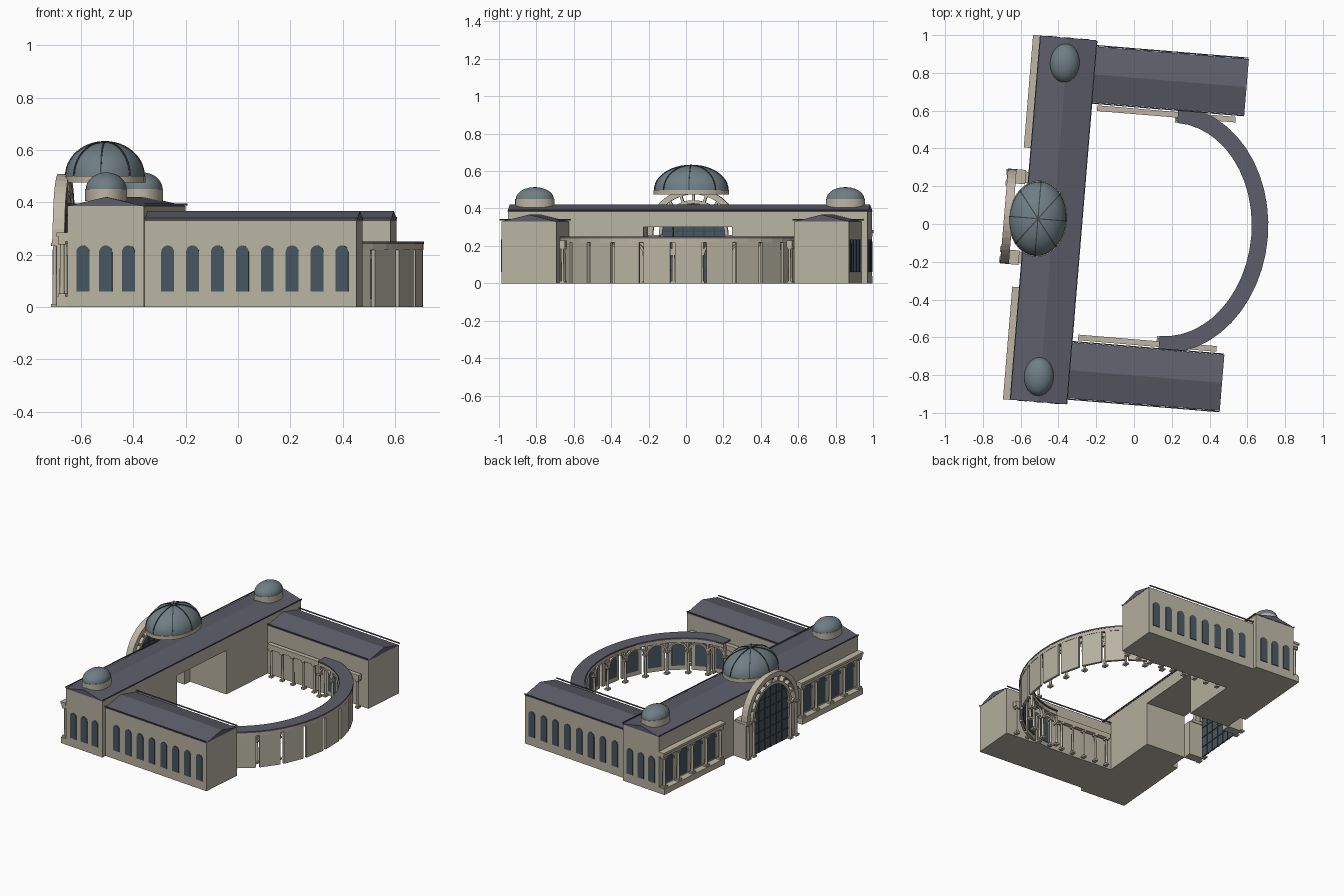
import bpy, bmesh, math
from math import sin, cos, pi, radians
from mathutils import Matrix, Vector

if "Cube" in bpy.data.objects:
    bpy.data.objects.remove(bpy.data.objects["Cube"])

def mat(name, c):
    m = bpy.data.materials.new(name)
    m.diffuse_color = (*c, 1)
    m.use_nodes = True
    m.node_tree.nodes["Principled BSDF"].inputs["Base Color"].default_value = m.diffuse_color
    return m

M = {"stone": mat("stone", (.48, .45, .36)), "trim": mat("trim", (.52, .47, .37)),
     "slate": mat("slate", (.11, .11, .145)), "glass": mat("glass", (.065, .095, .12)),
     "dome": mat("dome_metal", (.16, .21, .235)), "dark": mat("dark_metal", (.05, .06, .065))}
parts = {}
K = .765            # plan is squeezed along its depth

def part(name, m):
    if name not in parts:
        parts[name] = (bmesh.new(), m)
    return parts[name][0]

def plate(name, m, pts, P, T, d0, d1):
    """Extrude a (s, z) outline standing on direction T, from depth d0 to d1."""
    bm = part(name, m)
    T = Vector((T[0], T[1], 0))
    N = Vector((T.y, -T.x, 0)).normalized()
    P = Vector((P[0], P[1], 0))
    a, b = [[bm.verts.new(P + T * s + N * d + Vector((0, 0, z))) for s, z in pts] for d in (d0, d1)]
    bm.faces.new(a)
    bm.faces.new(b[::-1])
    for i in range(len(pts)):
        j = (i + 1) % len(pts)
        bm.faces.new((a[j], a[i], b[i], b[j]))

def box(name, m, u0, u1, v0, v1, z0, z1):
    plate(name, m, [(u0, z0), (u1, z0), (u1, z1), (u0, z1)], (0, 0), (1, 0), -v0, -v1)

def window_pts(w, z0, z1, n=10):
    h = w / 2
    return [(-h, z0), (h, z0)] + [(h * cos(pi * i / n), z1 - h + h * sin(pi * i / n)) for i in range(n + 1)]

def arch_pts(ro, ri, z, h=1, n=14):
    a = [(cos(pi * i / n), h * sin(pi * i / n)) for i in range(n + 1)]
    return [(ro * s, z + ro * t) for s, t in a] + [(ri * s, z + ri * t) for s, t in reversed(a)]

def revolve(name, m, prof, P, n, ku=1.0):
    """Lathe an (r, z) profile about a vertical axis, capped."""
    bm = part(name, m)
    rings = [[bm.verts.new((P[0] + ku * r * cos(2 * pi * i / n), P[1] + r * sin(2 * pi * i / n), z))
              for i in range(n)] for r, z in prof]
    for a, b in zip(rings, rings[1:]):
        for i in range(n):
            bm.faces.new((a[i], a[(i + 1) % n], b[(i + 1) % n], b[i]))
    bm.faces.new(rings[0][::-1])
    bm.faces.new(rings[-1])

def column(name, u, v, z0, z1, r=.008):
    for z in (z0, z1 - .012):
        box(name, M["trim"], u - r * 1.5, u + r * 1.5, v - r * 1.8, v + r * 1.8, z, z + .012)
    revolve(name, M["trim"], [(r, z0 + .012), (r * .85, z1 - .012)], (u, v), 8)

def dome(name, P, r, zd, z0, z1):
    revolve(name + "_drum", M["trim"], [(r * 1.03, zd), (r * 1.03, z0)], P, 32, K)
    revolve(name, M["dome"], [(max(r * cos(pi / 2 * i / 10), .001), z0 + (z1 - z0) * sin(pi / 2 * i / 10))
                              for i in range(11)], P, 32, K)

U0, U1, L, UW = -.572, -.28, .964, .532     # bar extents, wing end
UM = (U0 + U1) / 2

# main bar with central passage, gabled slate roof
box("main_lintel", M["stone"], U0, U1, -.238, .238, .30, .385)
plate("main_roof", M["slate"], [(U0 - .003, .385), (U1 + .003, .385), (UM, .42)], (0, 0), (1, 0), -L - .003, L + .003)
for u in (U0 - .004, U1 + .004):
    box("main_gutter", M["slate"], u - .003, u + .003, -L, L, .388, .395)

for s in (1, -1):
    def vbox(name, m, u0, u1, a, b, z0, z1):
        box(name, m, u0, u1, min(s * a, s * b), max(s * a, s * b), z0, z1)

    # bar halves and end windows
    vbox("main_block", M["stone"], U0, U1, .238, L, 0, .385)
    for i in (-1, 0, 1):
        plate("end_windows", M["glass"], window_pts(.05, .06, .235), (UM + i * .087, s * L), (1, 0), -.005, .005)

    # side wings
    vbox("wing_walls", M["stone"], U1, UW, .638, .933, 0, .33)
    d = sorted((s * U1, s * (UW + .002)))
    plate("wing_roof", M["slate"], [(.637, .33), (.934, .33), (.7855, .367)], (0, 0), (0, s), *d)
    for v in (.633, .939):
        vbox("wing_gutter", M["slate"], U1, UW, v - .003, v + .003, .337, .344)
    for i in range(8):
        plate("wing_windows", M["glass"], window_pts(.049, .06, .235), (-.191 + i * .0954, s * .933), (1, 0), -.005, .005)

    # straight courtyard colonnade
    vbox("court_beam", M["trim"], -.245, .49, .594, .624, .195, .23)
    for i in range(9):
        column("court_columns", -.225 + i * .087, s * .609, 0, .195)

    # west front: podium, columns, cornice, arched windows
    vbox("front_podium", M["trim"], -.615, U0, .375, L, 0, .04)
    vbox("front_cornice", M["trim"], -.608, U0, .375, L, .25, .27)
    vbox("front_cornice", M["trim"], -.615, U0, .37, L + .004, .27, .285)
    for i in range(5):
        column("front_columns", -.595, s * (.397 + i * .136), .04, .25, .010)
    for i in range(4):
        v = s * (.465 + i * .136)
        plate("front_windows", M["glass"], window_pts(.082, .05, .235), (U0, v), (0, 1), -.005, .005)
        plate("front_window_arches", M["trim"], arch_pts(.050, .041, .194), (U0, v), (0, 1), -.010, .010)

    # portal piers with caps and columns
    vbox("portal_piers", M["stone"], -.675, U0, .182, .243, 0, .24)
    vbox("portal_caps", M["trim"], -.69, U0 - .02, .176, .252, .24, .258)
    column("portal_columns", -.682, s * .232, 0, .245, .009)
    column("portal_columns", -.682, s * .177, 0, .258, .009)

    dome("small_dome", (-.435, s * .833), .102, .405, .45, .514)

# portal glass, double arch ring with radial blocks, mullions
PU, R, ZS = -.665, .168, .258
plate("portal_glass", M["glass"], window_pts(2 * R, 0, ZS + R, 20), (PU, 0), (0, 1), -.004, .004)
plate("portal_arch", M["trim"], arch_pts(.186, R, ZS, n=20), (PU, 0), (0, 1), -.02, .018)
plate("portal_arch", M["trim"], arch_pts(.250, .218, ZS, n=20), (PU, 0), (0, 1), -.024, .022)
for k in range(1, 10):
    a = pi * k / 10
    c, t = cos(a), sin(a)
    pts = [(r * c - w * t, ZS + r * t + w * c) for r, w in ((.18, -.007), (.225, -.007), (.225, .007), (.18, .007))]
    plate("portal_arch_blocks", M["trim"], pts, (PU, 0), (0, 1), -.015, .015)
for i in range(-2, 3):
    v = i * .056
    box("portal_mullions", M["dark"], PU - .008, PU + .008, v - .003, v + .003, 0, ZS + math.sqrt(R * R - v * v))
for z in (.07, .14, .21, .28, .35):
    h = R if z < ZS else math.sqrt(R * R - (z - ZS) ** 2)
    box("portal_mullions", M["dark"], PU - .008, PU + .008, -h, h, z - .003, z + .003)

# great dome with ribs
DC = (-.509, 0)
dome("great_dome", DC, .197, .475, .50, .63)
for k in range(8):
    a = k * pi / 4
    q = [(cos(pi / 2 * i / 12), sin(pi / 2 * i / 12)) for i in range(13)]
    pts = [(.200 * c, .50 + .134 * t) for c, t in q] + [(.19 * c, .50 + .125 * t) for c, t in reversed(q)]
    plate("great_dome_ribs", M["dark"], pts, DC, (K * cos(a), sin(a)), -.003, .003)

# curved colonnade around the court
CU = .184
def ell(f, a):
    """Point at angle a; f = 0 inner edge, 1 outer edge of the curved roof."""
    return Vector((CU + (.440 + .088 * f) * cos(a), (.566 + .090 * f) * sin(a), 0))

def band(name, m, f0, f1, z0, z1, n=24):
    bm = part(name, m)
    prev = None
    for i in range(n + 1):
        a = -pi / 2 + pi * i / n
        cur = [bm.verts.new(ell(f, a) + Vector((0, 0, z))) for f, z in ((f0, z0), (f1, z0), (f1, z1), (f0, z1))]
        if prev:
            for j in range(4):
                bm.faces.new((prev[j], prev[(j + 1) % 4], cur[(j + 1) % 4], cur[j]))
        if i in (0, n):
            bm.faces.new(cur)
        prev = cur

band("curved_roof", M["slate"], 0, 1, .24, .25)
band("curved_entablature", M["trim"], .08, .35, .215, .24)
band("curved_wall_head", M["trim"], .80, .98, .218, .24)
for k in range(12):
    a0, a1 = [-pi / 2 + radians(15) * (k + t) for t in (0, 1)]
    p, q = ell(.98, a0 + .01), ell(.98, a1 - .01)
    w = (q - p).length
    T = (q - p) / w
    c = (p + q) / 2
    plate("curved_wall", M["stone"], [(-w * .46, 0), (w * .46, 0), (w * .46, .22), (-w * .46, .22)], c, T, -.016, 0)
    plate("curved_windows", M["glass"], window_pts(w * .6, .03, .195), c, T, -.02, -.01)
    p, q = ell(.2, a0), ell(.2, a1)
    w = (q - p).length
    plate("curved_arches", M["trim"], arch_pts(w * .5, w * .41, .155, .06 / (w * .5) * .5 + .45),
          (p + q) / 2, (q - p) / w, -.008, .008)
for k in range(13):
    p = ell(.2, -pi / 2 + radians(15) * k)
    column("curved_columns", p.x, p.y, 0, .16, .009)
    box("curved_columns", M["trim"], p.x - .008, p.x + .008, p.y - .008, p.y + .008, .16, .22)

# write out the parts, turned slightly in plan
X = Matrix.Rotation(radians(-4.73), 4, 'Z') @ Matrix.Translation((0, -.014, 0))
for name, (bm, m) in parts.items():
    bmesh.ops.recalc_face_normals(bm, faces=bm.faces)
    bm.transform(X)
    me = bpy.data.meshes.new(name)
    bm.to_mesh(me)
    bm.free()
    me.materials.append(m)
    ob = bpy.data.objects.new(name, me)
    bpy.context.collection.objects.link(ob)
    if "dome" in name or "columns" in name:
        bpy.ops.object.select_all(action='DESELECT')
        ob.select_set(True)
        bpy.context.view_layer.objects.active = ob
        bpy.ops.object.shade_smooth_by_angle(angle=radians(50 if "columns" in name else 30))
